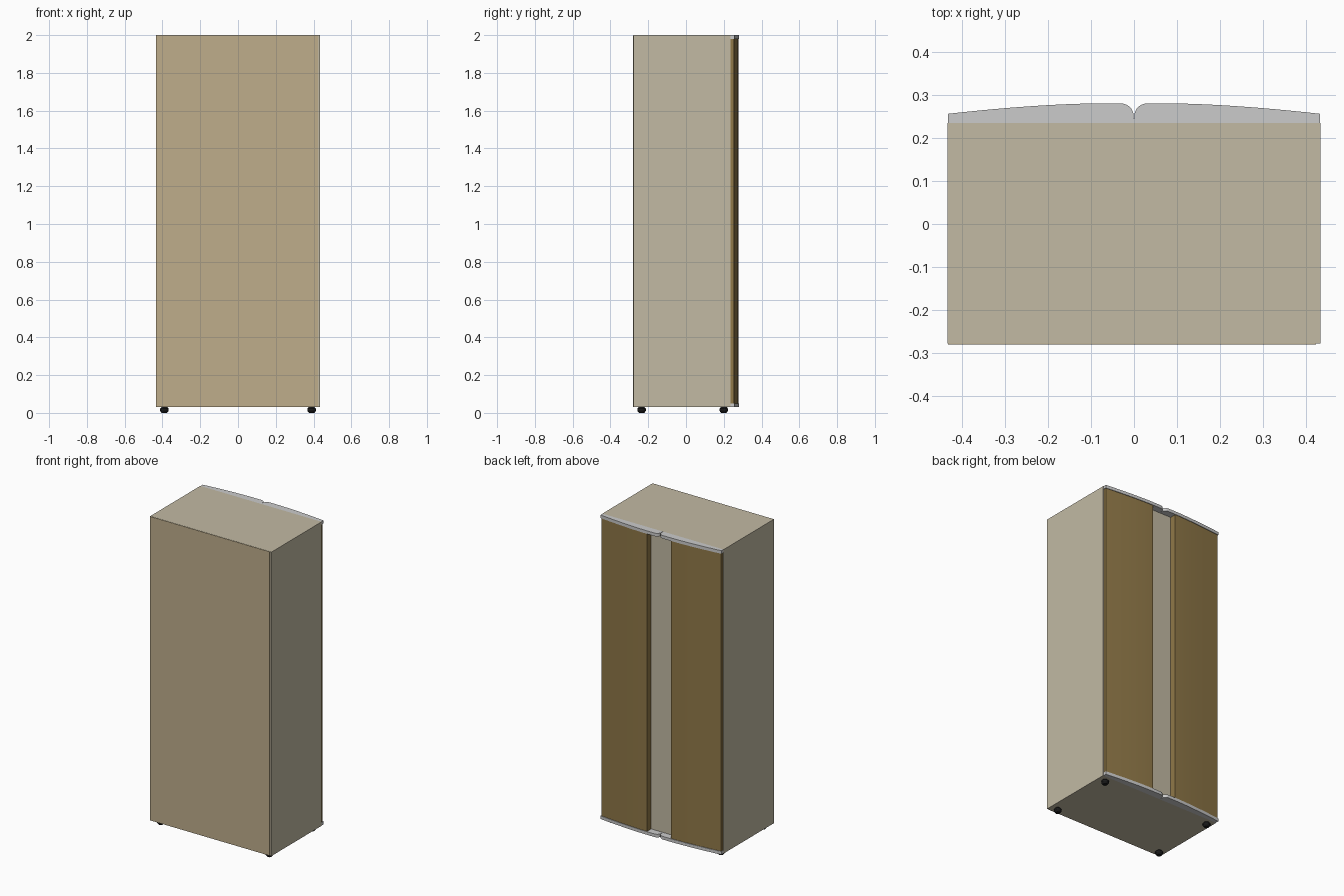
import bpy, bmesh, math

if "Cube" in bpy.data.objects:
    bpy.data.objects.remove(bpy.data.objects["Cube"])


def material(name, rgb):
    m = bpy.data.materials.new(name)
    m.diffuse_color = (*rgb, 1)
    m.use_nodes = True
    m.node_tree.nodes["Principled BSDF"].inputs["Base Color"].default_value = m.diffuse_color
    return m


BEIGE = material("beige_laminate", (0.54, 0.49, 0.37))
TAN = material("tan_board", (0.52, 0.42, 0.26))
BROWN = material("brown_wood", (0.28, 0.19, 0.065))
BLACK = material("black_plastic", (0.01, 0.01, 0.01))


def finish(name, bm, mat=None, smooth=False):
    bmesh.ops.recalc_face_normals(bm, faces=bm.faces[:])
    me = bpy.data.meshes.new(name)
    bm.to_mesh(me)
    bm.free()
    ob = bpy.data.objects.new(name, me)
    bpy.context.collection.objects.link(ob)
    if mat:
        me.materials.append(mat)
    if smooth:
        bpy.ops.object.select_all(action='DESELECT')
        ob.select_set(True)
        bpy.context.view_layer.objects.active = ob
        bpy.ops.object.shade_smooth_by_angle(angle=math.radians(30))
    return ob


def box(name, x0, x1, y0, y1, z0, z1, mat):
    bm = bmesh.new()
    bmesh.ops.create_cube(bm, size=1)
    for v in bm.verts:
        v.co = (x0 if v.co.x < 0 else x1, y0 if v.co.y < 0 else y1,
                z0 if v.co.z < 0 else z1)
    return finish(name, bm, mat)


def prism(name, outline, z0, z1, side, mat=None):
    """Extrude an xy outline upward, mirrored in x when side is -1."""
    bm = bmesh.new()
    face = bm.faces.new([bm.verts.new((side * x, y, z0)) for x, y in outline])
    up = bmesh.ops.extrude_face_region(bm, geom=[face])["geom"]
    for v in up:
        if isinstance(v, bmesh.types.BMVert):
            v.co.z = z1
    return finish(name, bm, mat, smooth=True)


def bow(x):
    """Front curve of the doors: bulges toward the middle."""
    return 0.281 - 0.024 * (max(0, x - 0.09) / 0.343) ** 1.6


# Carcass and back board
box("carcass", -0.435, 0.435, -0.278, 0.235, 0.03, 2.0, BEIGE)
box("back_board", -0.433, 0.424, -0.281, -0.277, 0.03, 1.999, TAN)

# Curved doors and the end caps with a rounded finger notch at the centre
N = 14
door = [(0.085, 0.235)]
door += [(x, bow(x) - 0.004) for x in (0.085 + 0.345 * i / N for i in range(N + 1))]
door += [(0.43, 0.235)]

cap = [(0.0, 0.235)]
for i in range(9):
    a = math.pi / 2 * i / 8
    cap.append((0.031 - 0.030 * math.cos(a), 0.253 + 0.028 * math.sin(a)))
cap += [(x, bow(x)) for x in (0.09 + 0.343 * i / N for i in range(N + 1))]
cap += [(0.433, 0.235)]

for side, label in ((1, "right"), (-1, "left")):
    prism(label + "_door", door, 0.05, 1.98, side, BROWN)
    prism(label + "_top_cap", cap, 1.98, 2.0, side)
    prism(label + "_bottom_cap", cap, 0.03, 0.05, side)

# Round feet, turned from a small profile
FOOT = [(0.014, 0.0), (0.019, 0.006), (0.023, 0.012), (0.023, 0.022), (0.016, 0.03)]
for sx in (-1, 1):
    for y, where in ((-0.235, "rear"), (0.20, "front")):
        bm = bmesh.new()
        rings = [[bm.verts.new((sx * 0.39 + r * math.cos(math.tau * k / 24),
                                y + r * math.sin(math.tau * k / 24), z))
                  for k in range(24)] for r, z in FOOT]
        for a, b in zip(rings, rings[1:]):
            for k in range(24):
                bm.faces.new((a[k], a[k - 1], b[k - 1], b[k]))
        bm.faces.new(rings[0])
        bm.faces.new(rings[-1])
        finish(f"{where}_foot_{'right' if sx > 0 else 'left'}", bm, BLACK, smooth=True)
